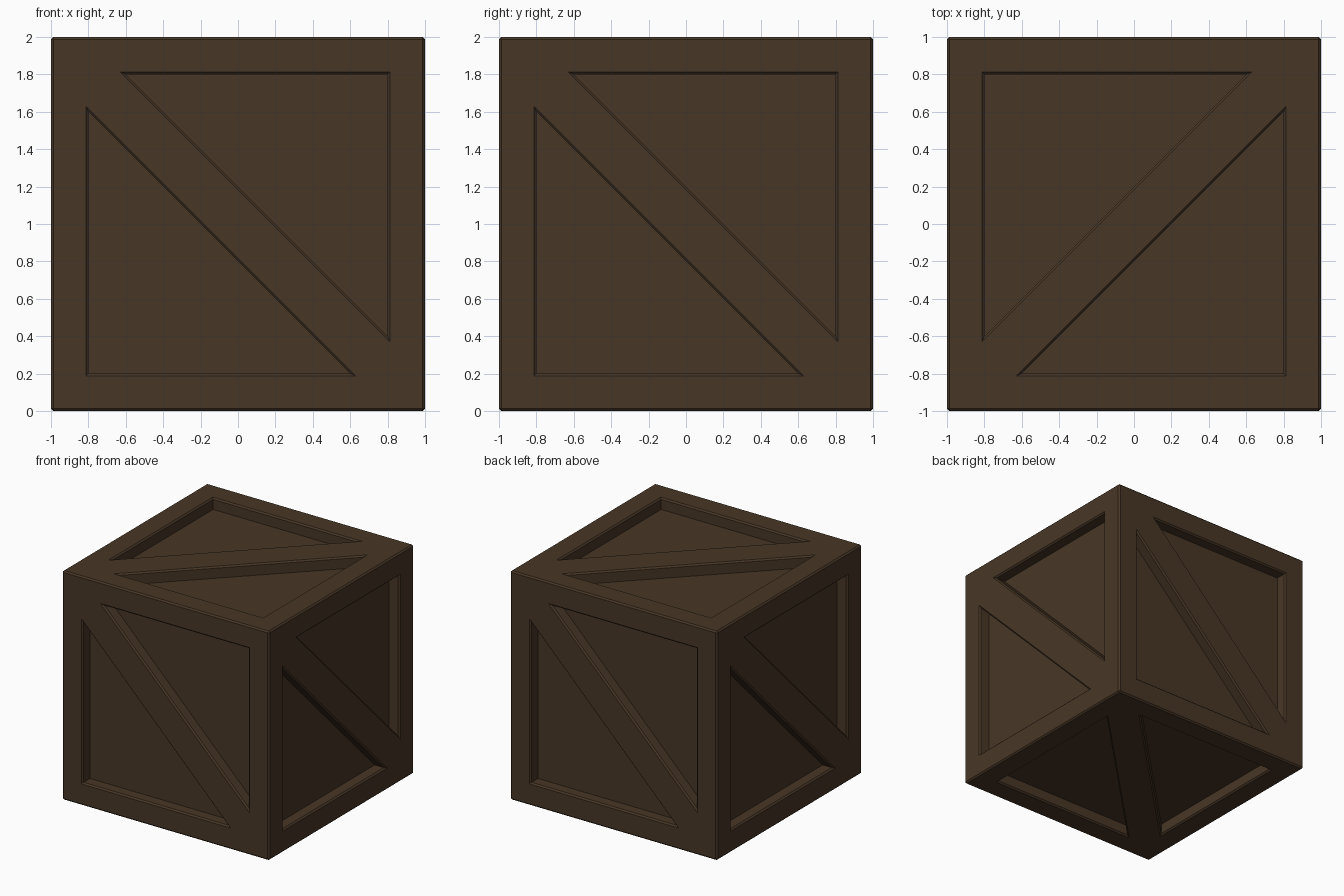
import bpy, bmesh, math
from mathutils import Matrix, Vector

if "Cube" in bpy.data.objects:
    bpy.data.objects.remove(bpy.data.objects["Cube"])

BEVEL = 0.0125   # chamfer on every rim
RIM = 0.8        # half width of the recessed panel area
TIP = 0.6        # where the diagonal brace meets the rim
DEPTH = 0.1      # recess depth

wood = bpy.data.materials.new("dark_brown_wood")
wood.diffuse_color = (0.064, 0.037, 0.0185, 1.0)
wood.use_nodes = True
wood.node_tree.nodes["Principled BSDF"].inputs["Base Color"].default_value = wood.diffuse_color

bm = bmesh.new()


def triangle(grow):
    """Lower-left recess outline, offset outward by grow."""
    a = RIM + grow
    t = TIP + grow * (math.sqrt(2) + 1)
    return [(-a, t), (-a, -a), (t, -a)]


def face(points, matrix):
    bm.faces.new([bm.verts.new(matrix @ Vector(p)) for p in points])


def add_side(matrix):
    """One crate side facing local +Z: frame, diagonal brace, two recesses."""
    s = 1 - BEVEL
    A, B, C, D = (-s, s), (s, s), (s, -s), (-s, -s)
    P, Q, R = triangle(BEVEL)
    U, T, S = [(-x, -y) for x, y in (P, Q, R)]
    for poly in ((A, D, Q, P), (D, C, R, Q), (C, B, T, U), (B, A, S, T),
                 (P, R, U, S), (A, P, S), (C, U, R)):
        face([(x, y, 1) for x, y in poly], matrix)
    # chamfered rim, straight wall and floor of each recess
    for sign in (1, -1):
        levels = [[(sign * x, sign * y, h) for x, y in triangle(g)]
                  for g, h in ((BEVEL, 1), (0, 1 - BEVEL), (0, 1 - DEPTH))]
        for upper, lower in zip(levels, levels[1:]):
            for i in range(3):
                j = (i + 1) % 3
                face([upper[i], upper[j], lower[j], lower[i]], matrix)
        face(levels[-1], matrix)


# four walls, lid and base
upright = Matrix.Rotation(math.pi / 2, 4, 'X')
for k in range(4):
    add_side(Matrix.Rotation(k * math.pi / 2, 4, 'Z') @ upright)
add_side(Matrix.Rotation(math.pi / 2, 4, 'Z'))
add_side(Matrix.Rotation(math.pi, 4, 'X'))

# chamfered outer edges: hull of the six flat squares without the squares
hull = bmesh.new()
s = 1 - BEVEL
for x in (-1, 1):
    for y in (-1, 1):
        for z in (-1, 1):
            for co in ((x, y * s, z * s), (x * s, y, z * s), (x * s, y * s, z)):
                hull.verts.new(co)
bmesh.ops.convex_hull(hull, input=hull.verts[:])
for f in hull.faces:
    f.normal_update()
    if max(abs(c) for c in f.normal) < 0.95:
        face([v.co for v in f.verts], Matrix.Identity(4))
hull.free()

bmesh.ops.remove_doubles(bm, verts=bm.verts[:], dist=0.0005)
bmesh.ops.recalc_face_normals(bm, faces=bm.faces[:])
bmesh.ops.translate(bm, verts=bm.verts[:], vec=(0, 0, 1))

mesh = bpy.data.meshes.new("wooden_crate")
bm.to_mesh(mesh)
bm.free()
mesh.materials.append(wood)
crate = bpy.data.objects.new("wooden_crate", mesh)
bpy.context.collection.objects.link(crate)
